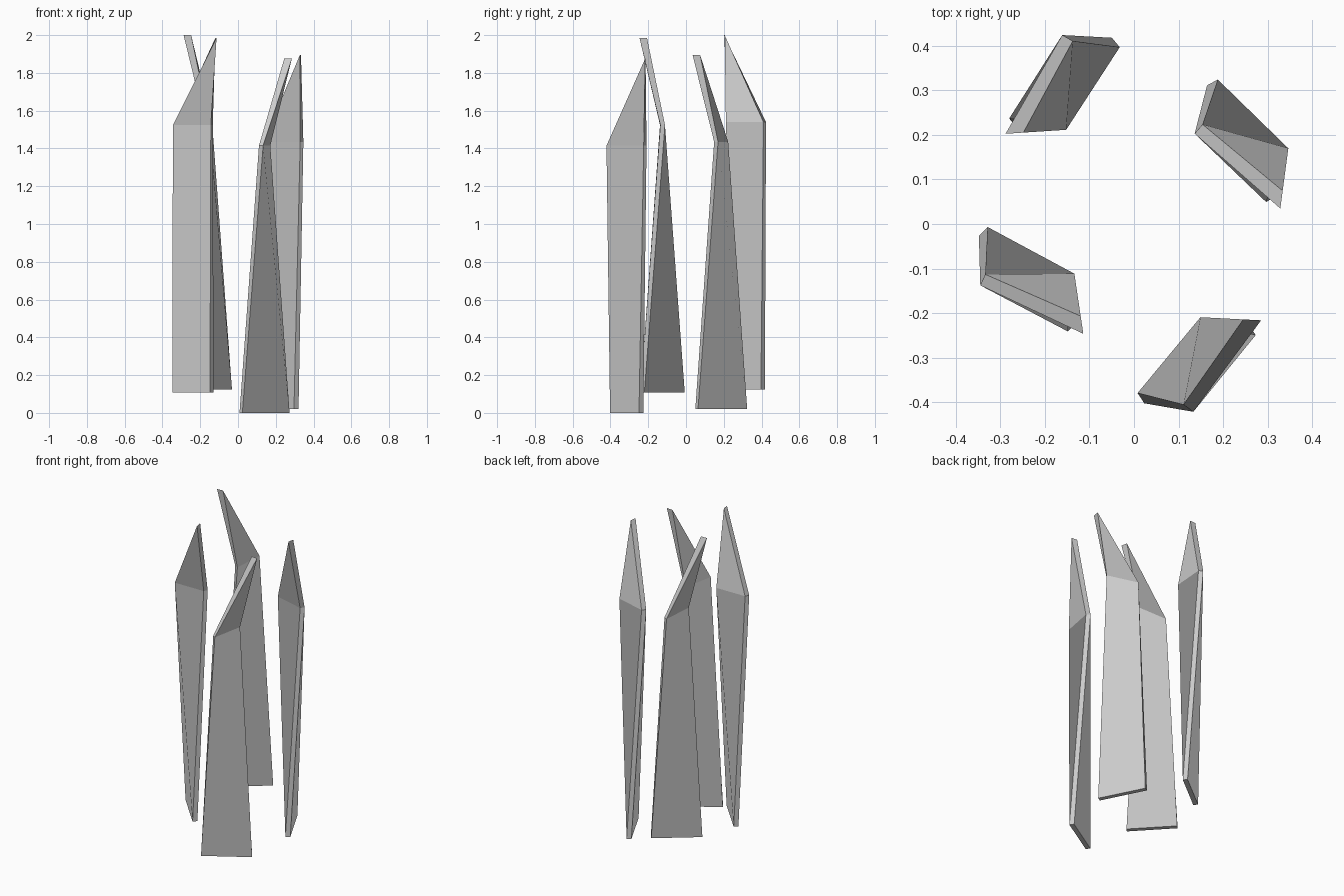
import bpy, bmesh
from math import radians

cube = bpy.data.objects.get("Cube")
if cube:
    bpy.data.objects.remove(cube, do_unlink=True)

grey = bpy.data.materials.new("plain_grey")
grey.use_nodes = True
colour = (0.6, 0.6, 0.6, 1)
grey.diffuse_color = colour
grey.node_tree.nodes["Principled BSDF"].inputs["Base Color"].default_value = colour

# Cross-sections: inner front, inner back, outer back, outer front
FOOT = [(-0.12, -0.078), (0.129, 0.075), (0.145, 0.052), (-0.105, -0.101)]
KNEE = [(-0.017, -0.104), (0.021, 0.092), (0.043, 0.077), (0.005, -0.12)]
TIP = [(0.117, 0.087), (0.157, 0.085)]


def blade_mesh():
    """Twisted plate that bends at the knee and runs to a chisel tip."""
    bm = bmesh.new()

    def ring(points, z):
        return [bm.verts.new((x, y, z)) for x, y in points]

    foot, knee, tip = ring(FOOT, 0), ring(KNEE, 1.415), ring(TIP, 1.876)
    fif, fib, fob, fof = foot
    kif, kib, kob, kof = knee
    tin, tout = tip
    faces = [
        foot,
        # inner and outer shaft
        (fif, kif, kib, fib), (fob, kob, kof, fof),
        # shaft edges
        (fob, fib, kib, kob), (fif, fof, kof, kif),
        # bent tip
        (kif, tin, kib), (kof, kob, tout),
        (kob, kib, tin, tout), (kif, kof, tout, tin),
    ]
    for f in faces:
        bm.faces.new(f)
    mesh = bpy.data.meshes.new("blade")
    bm.to_mesh(mesh)
    bm.free()
    mesh.materials.append(grey)
    return mesh


# Four copies standing in a ring
mesh = blade_mesh()
for name, place, turn in [
    ("front_blade", (0.128, -0.301, 0), 0),
    ("right_blade", (-0.228, -0.109, 0.109), -78.6),
    ("left_blade", (0.256, 0.198, 0.02), -94.6),
    ("back_blade", (-0.142, 0.305, 0.124), 186.7),
]:
    blade = bpy.data.objects.new(name, mesh)
    blade.location = place
    blade.rotation_euler.z = radians(turn)
    bpy.context.collection.objects.link(blade)
